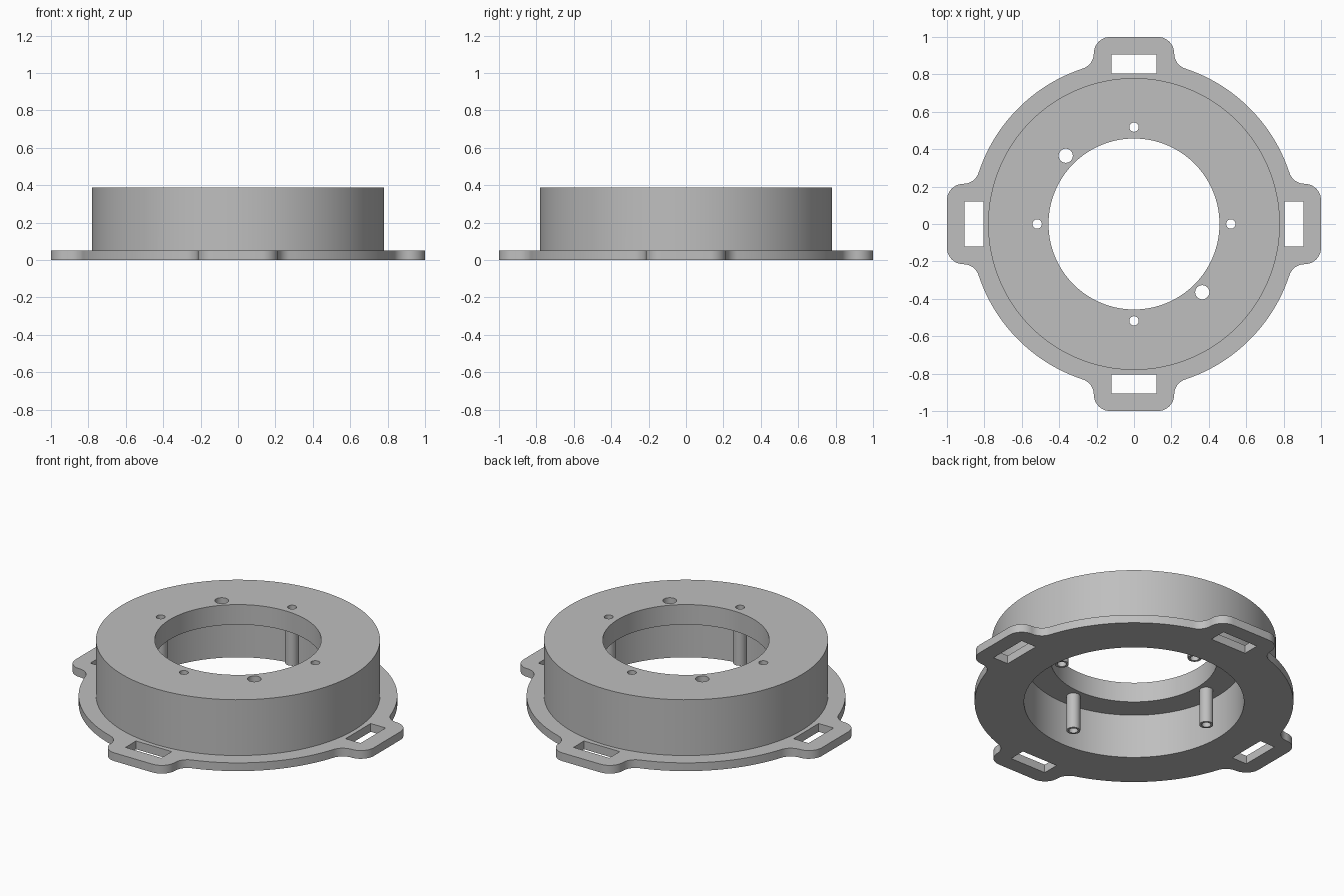
import bpy, bmesh
from math import sin, cos, pi, atan2, sqrt
from mathutils import Matrix, Vector

cube = bpy.data.objects.get("Cube")
if cube:
    bpy.data.objects.remove(cube)

# Main dimensions
HEIGHT, PLATE, LID_BOTTOM = 0.388, 0.05, 0.267
PLATE_R, BODY_R, BORE_R, OPENING_R = 0.875, 0.78, 0.604, 0.457
TAB_HALF, TAB_CORNER, TAB_FILLET = 0.215, 0.088, 0.085
POST_AT, POST_R, SCREW_R = 0.518, 0.038, 0.025
PIN_AT, PIN_R = 0.365, 0.038

grey = bpy.data.materials.new("plain grey")
grey.use_nodes = True
colour = (0.52, 0.52, 0.52, 1)
grey.diffuse_color = colour
grey.node_tree.nodes["Principled BSDF"].inputs["Base Color"].default_value = colour


def arc(cx, cy, r, start, end, steps):
    return [Vector((cx + r * cos(start + (end - start) * i / steps),
                    cy + r * sin(start + (end - start) * i / steps), 0))
            for i in range(steps + 1)]


def circle(r, cx=0, cy=0, steps=128):
    return arc(cx, cy, r, 0, 2 * pi, steps)[:-1]


def prism(name, points, bottom, top):
    """Closed outline extruded from bottom to top."""
    bm = bmesh.new()
    face = bm.faces.new([bm.verts.new((p.x, p.y, bottom)) for p in points])
    ext = bmesh.ops.extrude_face_region(bm, geom=[face])
    verts = [g for g in ext["geom"] if isinstance(g, bmesh.types.BMVert)]
    bmesh.ops.translate(bm, verts=verts, vec=(0, 0, top - bottom))
    bmesh.ops.recalc_face_normals(bm, faces=bm.faces)
    mesh = bpy.data.meshes.new(name)
    bm.to_mesh(mesh)
    bm.free()
    mesh.materials.append(grey)
    obj = bpy.data.objects.new(name, mesh)
    bpy.context.collection.objects.link(obj)
    return obj


def select(obj):
    bpy.ops.object.select_all(action='DESELECT')
    obj.select_set(True)
    bpy.context.view_layer.objects.active = obj


def combine(target, tool, operation='DIFFERENCE'):
    """Apply a boolean and remove the tool."""
    select(target)
    mod = target.modifiers.new("combine", 'BOOLEAN')
    mod.operation, mod.solver, mod.object = operation, 'EXACT', tool
    bpy.ops.object.modifier_apply(modifier=mod.name)
    bpy.data.objects.remove(tool)


def smooth(obj):
    select(obj)
    bpy.ops.object.shade_smooth_by_angle(angle=pi / 6)


# Base plate outline: one quarter, from the +x tab to the +y tab, turned four times
fx = TAB_HALF + TAB_FILLET
fy = sqrt((PLATE_R + TAB_FILLET) ** 2 - fx ** 2)
join = atan2(fx, fy)
inner = 1 - TAB_CORNER
quarter = arc(inner, TAB_HALF - TAB_CORNER, TAB_CORNER, 0, pi / 2, 10)
quarter += arc(fy, fx, TAB_FILLET, 1.5 * pi, pi + join, 10)
quarter += arc(0, 0, PLATE_R, join, pi / 2 - join, 32)[1:-1]
quarter += arc(fx, fy, TAB_FILLET, 1.5 * pi - join, pi, 10)
quarter += arc(TAB_HALF - TAB_CORNER, inner, TAB_CORNER, 0, pi / 2, 10)
turns = [Matrix.Rotation(k * pi / 2, 3, 'Z') for k in range(4)]
outline = [t @ p for t in turns for p in quarter]

# Plate and drum in one solid, then the wide bore and the lid opening
ring = prism("mounting_ring", outline, 0, PLATE)
combine(ring, prism("drum", circle(BODY_R), PLATE / 2, HEIGHT), 'UNION')
combine(ring, prism("bore", circle(BORE_R), -0.1, LID_BOTTOM))
combine(ring, prism("opening", circle(OPENING_R), 0.1, 0.5))

# Strap slots in the tabs and screw holes in the lid
slot = [Vector((x, y, 0)) for x, y in
        ((0.805, -0.12), (0.906, -0.12), (0.906, 0.12), (0.805, 0.12))]
for t in turns:
    combine(ring, prism("slot", [t @ p for p in slot], -0.1, 0.1))
    at = t @ Vector((POST_AT, 0, 0))
    combine(ring, prism("screw_hole", circle(SCREW_R, at.x, at.y, 32), 0.1, 0.5))

# Two larger holes on one diagonal
for s in (1, -1):
    combine(ring, prism("pin_hole", circle(PIN_R, s * PIN_AT, -s * PIN_AT, 32), 0.1, 0.5))
smooth(ring)

# Hollow screw posts hanging under the lid
for side, t in zip(("left", "back", "right", "front"), turns):
    at = t @ Vector((POST_AT, 0, 0))
    post = prism(side + "_screw_post", circle(POST_R, at.x, at.y, 32), PLATE, LID_BOTTOM)
    combine(post, prism("post_hole", circle(SCREW_R, at.x, at.y, 32), -0.1, 0.5))
    smooth(post)
